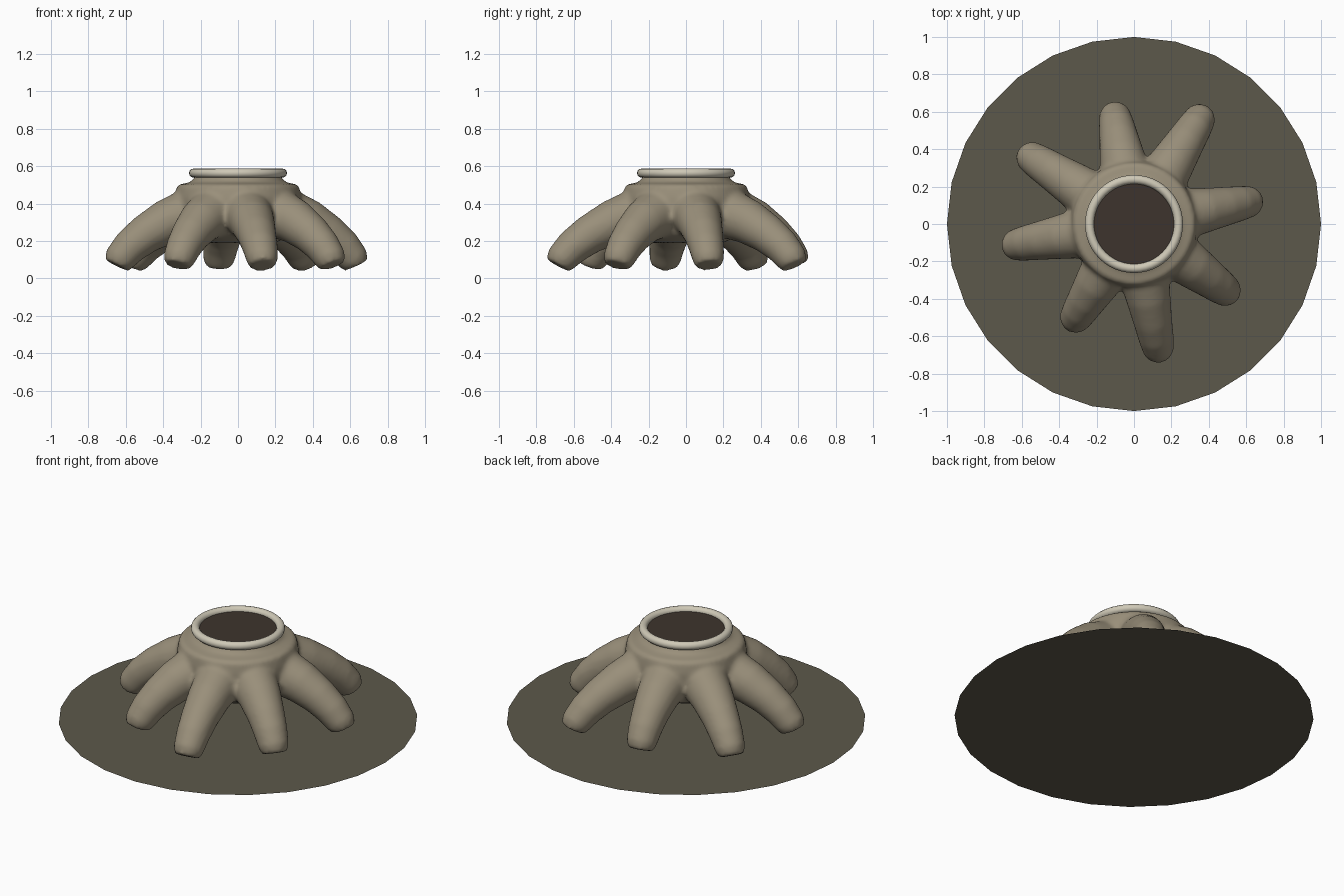
import bpy, bmesh, math
from mathutils import Vector

if "Cube" in bpy.data.objects:
    bpy.data.objects.remove(bpy.data.objects["Cube"])


def material(name, color):
    mat = bpy.data.materials.new(name)
    mat.use_nodes = True
    mat.diffuse_color = (*color, 1)
    mat.node_tree.nodes["Principled BSDF"].inputs["Base Color"].default_value = (*color, 1)
    return mat


def add_object(name, bm, mat, smooth=True):
    mesh = bpy.data.meshes.new(name)
    for f in bm.faces:
        f.smooth = smooth
    bm.to_mesh(mesh)
    bm.free()
    mesh.materials.append(mat)
    obj = bpy.data.objects.new(name, mesh)
    bpy.context.collection.objects.link(obj)
    return obj


def loft(bm, rings, closed=False):
    """Skin a list of vertex rings, capping both ends unless closed."""
    pairs = list(zip(rings, rings[1:]))
    if closed:
        pairs.append((rings[-1], rings[0]))
    n = len(rings[0])
    for a, b in pairs:
        for i in range(n):
            j = (i + 1) % n
            bm.faces.new((a[i], a[j], b[j], b[i]))
    if not closed:
        bm.faces.new(rings[0][::-1])
        bm.faces.new(rings[-1])


def lathe(bm, profile, sides, closed=False):
    rings = []
    for r, z in profile:
        rings.append([bm.verts.new((r * math.cos(t), r * math.sin(t), z))
                      for t in (math.tau * i / sides for i in range(sides))])
    loft(bm, rings, closed)


def root(bm, angle, reach, sides=20):
    """Tapering tube that arches outward and down, with a blunt foot."""
    path = [(0.12, 0.35, 0.13), (0.28, 0.345, 0.135), (0.39, 0.30, 0.12),
            (0.50, 0.235, 0.105), (0.58, 0.17, 0.095),
            (0.635, 0.105, 0.085), (0.652, 0.07, 0.07)]
    stretch = (reach - 0.3) / 0.42
    pts = [Vector((r if r < 0.3 else 0.3 + (r - 0.3) * stretch, 0, z)) for r, z, w in path]
    out = Vector((math.cos(angle), math.sin(angle), 0))
    side = Vector((-out.y, out.x, 0))
    rings = []
    for k, p in enumerate(pts):
        d = (pts[min(k + 1, len(pts) - 1)] - pts[max(k - 1, 0)]).normalized()
        center = out * p.x + Vector((0, 0, p.z))
        normal = out * -d.z + Vector((0, 0, d.x))
        w = path[k][2]
        rings.append([bm.verts.new(center + side * (w * math.cos(t)) + normal * (w * math.sin(t)))
                      for t in (math.tau * i / sides for i in range(sides))])
    loft(bm, rings)


bark = material("Bark tan", (0.32, 0.275, 0.195))
rim_mat = material("Pale rim", (0.62, 0.58, 0.47))
dark = material("Dark hollow", (0.048, 0.034, 0.026))
earth = material("Olive earth", (0.108, 0.099, 0.070))

# Ground disc
bm = bmesh.new()
bmesh.ops.create_circle(bm, cap_ends=True, radius=1, segments=28)
add_object("ground_disc", bm, earth, smooth=False)

# Stump with eight spreading roots, fused into one skin
bm = bmesh.new()
lathe(bm, [(0.20, 0.19), (0.28, 0.23), (0.335, 0.33), (0.34, 0.43), (0.325, 0.50),
           (0.25, 0.515), (0.225, 0.555)], 48)
roots = [(11, 0.71), (58, 0.76), (100, 0.66), (147, 0.75),
         (190, 0.73), (238, 0.67), (281, 0.775), (324, 0.69)]
for degrees, reach in roots:
    root(bm, math.radians(degrees), reach)
bmesh.ops.recalc_face_normals(bm, faces=bm.faces)
stump = add_object("stump_with_roots", bm, bark)
fuse = stump.modifiers.new("Fuse", "REMESH")
fuse.mode = "VOXEL"
fuse.voxel_size = 0.014
fuse.use_smooth_shade = True
soften = stump.modifiers.new("Soften", "SMOOTH")
soften.factor = 0.5
soften.iterations = 7

# Rolled rim around the opening
bm = bmesh.new()
lathe(bm, [(0.238 + 0.024 * math.cos(t), 0.563 + 0.024 * math.sin(t))
           for t in (math.tau * i / 12 for i in range(12))], 48, closed=True)
bmesh.ops.recalc_face_normals(bm, faces=bm.faces)
add_object("rim", bm, rim_mat)

# Dark mouth of the hollow
bm = bmesh.new()
lathe(bm, [(0.228, 0.556), (0.228, 0.563)], 48)
bmesh.ops.recalc_face_normals(bm, faces=bm.faces)
add_object("hollow_mouth", bm, dark, smooth=False)
